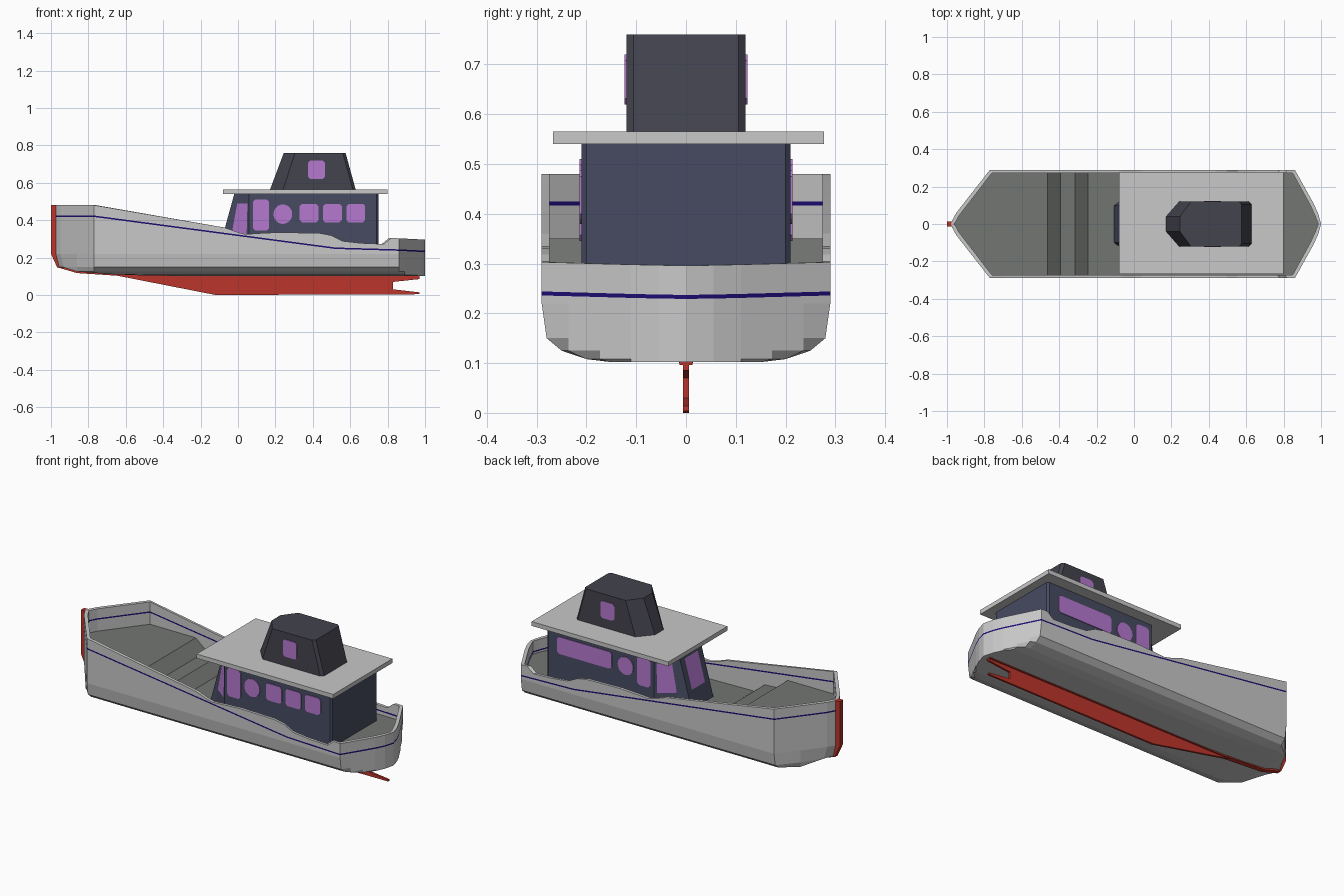
import bpy, bmesh, math

if "Cube" in bpy.data.objects:
    bpy.data.objects.remove(bpy.data.objects["Cube"])


def material(name, rgb):
    m = bpy.data.materials.new(name)
    m.diffuse_color = (*rgb, 1)
    m.use_nodes = True
    m.node_tree.nodes["Principled BSDF"].inputs["Base Color"].default_value = m.diffuse_color
    return m


HULL = material("hull_light_grey", (0.58, 0.58, 0.58))
DECK = material("deck_grey", (0.17, 0.18, 0.17))
STRIPE = material("stripe_navy", (0.012, 0.004, 0.17))
RED = material("keel_red", (0.50, 0.035, 0.024))
CABIN = material("cabin_blue_grey", (0.062, 0.07, 0.12))
HOUSE = material("wheelhouse_charcoal", (0.056, 0.056, 0.075))
GLASS = material("window_purple", (0.46, 0.19, 0.63))


def finish(name, bm, mats):
    bmesh.ops.remove_doubles(bm, verts=bm.verts, dist=1e-5)
    bmesh.ops.recalc_face_normals(bm, faces=bm.faces)
    me = bpy.data.meshes.new(name)
    bm.to_mesh(me)
    bm.free()
    for m in mats:
        me.materials.append(m)
    ob = bpy.data.objects.new(name, me)
    bpy.context.collection.objects.link(ob)
    return ob


def loft(name, rings, mats, rule, caps=True):
    """Skin closed rings of points; rule(ring, column) gives the material index."""
    bm = bmesh.new()
    vs = [[bm.verts.new(p) for p in r] for r in rings]
    n = len(rings[0])
    for i in range(len(rings) - 1):
        for j in range(n):
            k = (j + 1) % n
            f = bm.faces.new((vs[i][j], vs[i][k], vs[i + 1][k], vs[i + 1][j]))
            f.material_index = rule(i, j)
    if caps:
        bm.faces.new(vs[0])
        bm.faces.new(vs[-1])
    else:
        bmesh.ops.remove_doubles(bm, verts=bm.verts, dist=1e-5)
        bmesh.ops.dissolve_degenerate(bm, dist=1e-5, edges=bm.edges)
    return finish(name, bm, mats)


def prism(name, pts, y0, y1, mat):
    """Side profile in x, z extruded across y."""
    return loft(name, [[(x, y, z) for x, z in pts] for y in (y0, y1)], [mat], lambda i, j: 0)


def interp(table, x):
    if x <= table[0][0]:
        return table[0][1]
    for (xa, a), (xb, b) in zip(table, table[1:]):
        if x <= xb:
            return a + (b - a) * (x - xa) / (xb - xa)
    return table[-1][1]


# Hull: plan outline, sheer, stripe, deck and bow rise as functions of x
width = [(-.978, 0), (-.972, .02), (-.95, .06), (-.77, .29), (.86, .29),
         (.96, .11), (.985, .055), (1, 0)]
sheer = [(-.77, .48), (-.07, .36), (.0, .335), (.04, .325), (.12, .33), (.22, .335),
         (.44, .33), (.5, .318), (.56, .288), (.66, .277), (.78, .272), (.82, .305), (1, .296)]
stripe = [(-.77, .421), (.52, .25), (.86, .24), (1, .233)]
deck = [(-.47, .35), (-.40, .29), (-.32, .285), (-.25, .23), (.3, .22)]
rise = [(-.97, .15), (-.86, .125), (-.7, .112), (-.5, .104), (-.3, .102)]
section = [(0, .102), (.15, .102), (.2, .108), (.25, .125), (.28, .15), (.29, .22)]

stations = sorted({x for t in (width, sheer, stripe, deck, rise) for x, _ in t} | {.89, .925})
rings = []
for x in stations:
    w, top, s, d = (interp(t, x) for t in (width, sheer, stripe, deck))
    wi, xi = max(w - .016, 0), x * .985
    half = []
    for y, z in section:
        rake = max(0, .22 - z) * .25 if x < -.94 else 0
        half.append((x + rake, min(y, w), max(z, interp(rise, x))))
    half += [(x, w, s - .004), (x, w, s + .004), (x, w, top), (xi, wi, top),
             (xi, wi, s + .004), (xi, wi, s - .004), (xi, wi, d), (xi, 0, d)]
    rings.append(half + [(a, -b, c) for a, b, c in half[-2:0:-1]])


def hull_rule(i, j):
    j = min(j, 25 - j)
    return 1 if j in (6, 10) else 2 if j == 12 else 0


loft("hull", rings, [HULL, STRIPE, DECK], hull_rule, caps=False)

# Stem, keel and keel flange
prism("stem", [(-1, .48), (-1, .22), (-.967, .148), (-.86, .117), (-.6, .1), (-.6, .112),
               (-.86, .135), (-.94, .16), (-.965, .22), (-.965, .48)], -.014, .014, RED)
prism("keel", [(-.66, .106), (-.12, 0), (.97, .004), (.97, .014), (.83, .03), (.83, .07),
               (.97, .085), (.97, .104)], -.006, .006, RED)
prism("keel_flange", [(-.6, .098), (.97, .096), (.97, .104), (-.6, .106)], -.013, .013, RED)

# Cabin with raked, faceted front; front windows are cut faces
rings = []
for z in (.2, .32, .49, .545):
    t = (z - .23) / .31
    f = -.105 + .085 * t
    corner = lambda u: (.06 + (f - .06) * u, .21 - .11 * u, z)
    half = [(.75, .2, z), (.74, .21, z)] + [corner(u) for u in (0, .1, .68, 1)] + [(f, .06, z)]
    rings.append(half + [(a, -b, c) for a, b, c in half[::-1]])
loft("cabin", rings, [CABIN, GLASS], lambda i, j: int(i == 1 and j in (3, 6, 9)))


# Window plates on the sides
def window(name, x0, x1, z0, z1, y, chamfer=.012):
    c = chamfer
    pts = [(x0 + c, z0), (x1 - c, z0), (x1, z0 + c), (x1, z1 - c),
           (x1 - c, z1), (x0 + c, z1), (x0, z1 - c), (x0, z0 + c)]
    prism(name, pts, y - .003, y + .003, GLASS)


for side, s in (("front", -1), ("back", 1)):
    y = s * .211
    window(f"tall_window_{side}", .08, .165, .345, .51, y)
    ring = [math.tau * k / 24 for k in range(24)]
    prism(f"round_window_{side}", [(.24 + .05 * math.cos(a), .432 + .052 * math.sin(a))
                                   for a in ring], y - .003, y + .003, GLASS)
    window(f"wheelhouse_window_{side}", .375, .465, .62, .72, s * .121)
for k, x in enumerate((.33, .455, .58)):
    window(f"cabin_window_{k}", x, x + .1, .388, .487, -.211)
window("long_window_back", .33, .68, .388, .487, .211)

# Roof slab
prism("roof", [(-.08, .54), (.8, .54), (.8, .565), (-.08, .565)], -.267, .277, HULL)

# Tapered wheelhouse
rings = []
for z, xs in ((.56, (.63, .615, .24, .17)), (.76, (.575, .56, .305, .245))):
    half = [(x, y, z) for x, y in zip(xs, (.105, .12, .12, .04))]
    rings.append(half + [(a, -b, c) for a, b, c in half[::-1]])
loft("wheelhouse", rings, [HOUSE], lambda i, j: 0)
